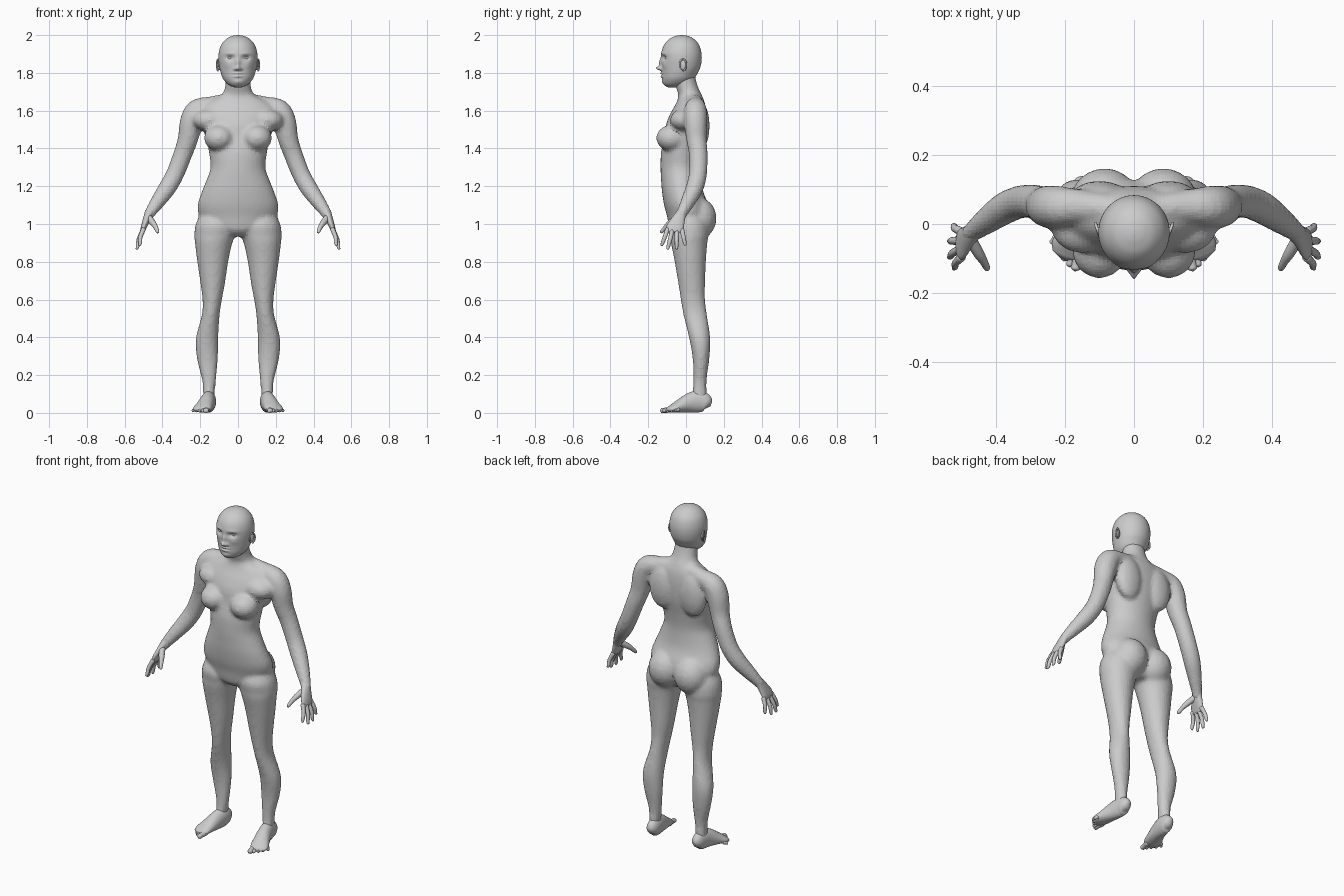
import bpy, bmesh, math
from mathutils import Vector, Matrix


def resample(rows, n):
    """Catmull-Rom interpolation of every column between the given rows."""
    out = []
    for i in range(len(rows) - 1):
        a, b, c, d = (rows[min(max(i + k, 0), len(rows) - 1)] for k in (-1, 0, 1, 2))
        for s in range(n):
            t = s / n
            out.append([0.5 * (2 * q + (r - p) * t + (2 * p - 5 * q + 4 * r - u) * t * t
                               + (3 * q - p - 3 * r + u) * t ** 3)
                        for p, q, r, u in zip(a, b, c, d)])
    return out + [list(rows[-1])]


def skin(bm, rings, start, end):
    grid = [[bm.verts.new(p) for p in ring] for ring in rings]
    n = len(grid[0])
    for a, b in zip(grid, grid[1:]):
        for i in range(n):
            j = (i + 1) % n
            bm.faces.new((a[i], a[j], b[j], b[i]))
    for ring, apex in ((grid[0], start), (grid[-1], end)):
        v = bm.verts.new(apex)
        for i in range(n):
            bm.faces.new((ring[i], ring[(i + 1) % n], v))


def slab(bm, rows, sides=32, n=4):
    """Stack of level ellipses: rows of z, x0, x1, y0, y1."""
    rings, mids = [], []
    for z, x0, x1, y0, y1 in resample(rows, n):
        cx, cy = (x0 + x1) / 2, (y0 + y1) / 2
        mids.append((cx, cy, z))
        rings.append([(cx + (x1 - x0) / 2 * math.cos(2 * math.pi * k / sides),
                       cy + (y1 - y0) / 2 * math.sin(2 * math.pi * k / sides), z)
                      for k in range(sides)])
    skin(bm, rings, mids[0], mids[-1])


def tube(bm, rows, sides=16, n=4):
    """Tube along a path: rows of x, y, z, radius and optional second radius."""
    rows = [r if len(r) == 5 else (*r, r[3]) for r in rows]
    pts = resample(rows, n)
    pos = [Vector(p[:3]) for p in pts]
    way = (pos[-1] - pos[0]).normalized()
    ref = Vector((0, 1, 0)) if abs(way.y) < 0.8 else Vector((0, 0, 1))
    rings, dirs = [], []
    for i, p in enumerate(pts):
        d = (pos[min(i + 1, len(pos) - 1)] - pos[max(i - 1, 0)]).normalized()
        u = d.cross(ref).normalized()
        v = u.cross(d)
        dirs.append(d)
        rings.append([pos[i] + u * p[3] * math.cos(2 * math.pi * k / sides)
                      + v * p[4] * math.sin(2 * math.pi * k / sides) for k in range(sides)])
    skin(bm, rings, pos[0] - dirs[0] * pts[0][3] * 0.5, pos[-1] + dirs[-1] * pts[-1][3] * 0.5)


def ball(bm, centre, radii, turn=0.0, seg=24):
    m = (Matrix.Translation(centre) @ Matrix.Rotation(turn, 4, 'Z')
         @ Matrix.Diagonal((*radii, 1)))
    bmesh.ops.create_uvsphere(bm, u_segments=seg, v_segments=seg // 2, radius=1, matrix=m)


def mirror_all(bm):
    dup = bmesh.ops.duplicate(bm, geom=bm.verts[:] + bm.edges[:] + bm.faces[:])
    for g in dup["geom"]:
        if isinstance(g, bmesh.types.BMVert):
            g.co.x = -g.co.x


def finish(name, bm, smooth=False):
    bmesh.ops.recalc_face_normals(bm, faces=bm.faces[:])
    me = bpy.data.meshes.new(name)
    bm.to_mesh(me)
    bm.free()
    for p in me.polygons:
        p.use_smooth = smooth
    ob = bpy.data.objects.new(name, me)
    bpy.context.collection.objects.link(ob)
    return ob


# Body: limbs and paired masses, mirrored, then fused with the torso
bm = bmesh.new()
slab(bm, [(1.07, .05, .19, -.05, .08), (1.0, .014, .224, -.088, .115),
          (.94, .016, .231, -.084, .12), (.90, .03, .228, -.08, .113),
          (.81, .05, .217, -.062, .106), (.68, .07, .198, -.04, .101),
          (.6, .085, .188, -.028, .101), (.52, .097, .191, -.014, .111),
          (.39, .105, .224, .018, .129), (.28, .107, .216, .036, .123),
          (.17, .117, .19, .038, .109), (.09, .125, .185, .033, .11),
          (.05, .13, .182, .035, .105)])
tube(bm, [(.04, .04, 1.655, .04), (.14, .05, 1.628, .048), (.215, .05, 1.602, .06),
          (.246, .05, 1.54, .062), (.265, .055, 1.45, .054), (.292, .065, 1.37, .05),
          (.333, .063, 1.265, .048), (.375, .045, 1.19, .047), (.42, .014, 1.125, .04),
          (.465, -.02, 1.06, .03), (.48, -.035, 1.03, .026)], sides=24)
ball(bm, (.1, -.075, 1.455), (.08, .083, .07))
ball(bm, (.085, .065, 1.03), (.1, .097, .11))
ball(bm, (.1, .075, 1.52), (.085, .05, .13))
ball(bm, (.15, -.01, 1.55), (.09, .075, .06))
mirror_all(bm)
torso = [(.935, .05, -.05, .08), (.97, .16, -.085, .1), (1.04, .205, -.1, .125),
         (1.1, .214, -.116, .118), (1.17, .192, -.127, .092), (1.235, .166, -.132, .082),
         (1.3, .145, -.135, .08), (1.38, .154, -.132, .09), (1.46, .168, -.115, .105),
         (1.53, .188, -.105, .11), (1.59, .2, -.08, .108), (1.64, .17, -.052, .1),
         (1.68, .092, -.04, .085), (1.72, .07, -.052, .066), (1.78, .066, -.07, .049),
         (1.82, .06, -.06, .05)]
slab(bm, [(z, -w, w, a, b) for z, w, a, b in torso], sides=48)
body = finish("body", bm)
rm = body.modifiers.new("fuse", 'REMESH')
rm.mode = 'VOXEL'
rm.voxel_size = 0.012
sm = body.modifiers.new("soften", 'SMOOTH')
sm.factor = 0.5
sm.iterations = 5

# Head: stacked ellipses with the facial relief pushed into the front
bm = bmesh.new()
head = [(1.722, .012, -.09, -.05), (1.73, .036, -.108, -.02), (1.745, .06, -.12, .02),
        (1.77, .08, -.126, .045), (1.8, .091, -.127, .062), (1.83, .098, -.128, .076),
        (1.87, .103, -.131, .083), (1.91, .101, -.13, .081), (1.95, .088, -.115, .068),
        (1.98, .062, -.088, .042), (1.995, .032, -.055, .012), (2.0, .006, -.03, -.015)]
slab(bm, [(z, -w, w, a, b) for z, w, a, b in head], sides=96, n=7)
# x, z, push, spread x, spread z
relief = [(0, 1.824, -.027, .013, .011), (0, 1.85, -.013, .010, .026),
          (.016, 1.82, -.009, .008, .008), (.042, 1.88, .016, .02, .013),
          (.045, 1.902, -.004, .025, .008), (0, 1.798, -.009, .022, .005),
          (0, 1.782, -.009, .02, .006), (0, 1.79, .004, .028, .003),
          (0, 1.752, -.005, .022, .012), (.055, 1.84, -.004, .02, .02)]
relief += [(-x, *r) for x, *r in relief if x]
for v in bm.verts:
    if v.co.y < -.04:
        x, z = v.co.x, v.co.z
        v.co.y += sum(a * math.exp(-((x - px) / sx) ** 2 - ((z - pz) / sz) ** 2)
                      for px, pz, a, sx, sz in relief)
finish("head", bm, True)

# Eyes
bm = bmesh.new()
ball(bm, (.042, -.0925, 1.88), (.018, .018, .014))
mirror_all(bm)
finish("eyes", bm, True)

# Ears: flat shell with a raised rim
bm = bmesh.new()
ball(bm, (.1, -.016, 1.842), (.009, .017, .028), -.35)
rim = []
for k in range(9):
    a = math.radians(200 - 36 * k)
    c = math.cos(a)
    rim.append((.106 + .006 * c, -.016 + .018 * c, 1.842 + .03 * math.sin(a), .0045))
tube(bm, rim, sides=10, n=2)
mirror_all(bm)
finish("ears", bm, True)

# Hands: flattened palm, four spread fingers and a thumb
bm = bmesh.new()
tube(bm, [(.46, -.016, 1.068, .026, .028), (.475, -.03, 1.045, .022, .03),
          (.487, -.044, 1.015, .019, .038), (.5, -.058, .98, .015, .046),
          (.507, -.06, .958, .011, .042)], sides=24)
for base, tip in (((.499, -.096, .975), (.522, -.129, .886)),
                  ((.505, -.073, .965), (.536, -.097, .867)),
                  ((.505, -.048, .962), (.536, -.05, .868)),
                  ((.5, -.022, .972), (.525, -.004, .888))):
    p, q = Vector(base), Vector(tip)
    mid = p.lerp(q, .5) + Vector((.006, 0, 0))
    tube(bm, [(*p, .0125), (*mid, .011), (*p.lerp(q, .85), .0095), (*q, .006)], sides=12)
tube(bm, [(.474, -.045, 1.035, .018), (.45, -.085, 1.005, .016), (.436, -.108, .983, .012),
          (.427, -.126, .962, .01), (.425, -.132, .954, .006)], sides=12)
mirror_all(bm)
finish("hands", bm, True)

# Feet: wedge from heel to ball, then five toes
bm = bmesh.new()
tube(bm, [(.15, .122, .04, .018, .022), (.151, .108, .05, .032, .046),
          (.153, .07, .06, .037, .058), (.162, .02, .053, .04, .052),
          (.176, -.03, .037, .046, .036), (.19, -.068, .024, .05, .023),
          (.198, -.09, .018, .04, .013)], sides=24)
for i in range(5):
    t = i / 4
    p = Vector((.162 + .064 * t, -.075 + .037 * t, .018))
    q = Vector((.17 + .07 * t, -.134 + .078 * t ** 1.4, .011))
    r = .016 if i == 0 else .0115 - .002 * t
    tube(bm, [(*p, r * 1.05), (*p.lerp(q, .6), r * .85), (*p.lerp(q, .9), r * .9), (*q, r * .5)],
         sides=12)
mirror_all(bm)
for v in bm.verts:
    v.co.z = max(v.co.z, 0.0)
finish("feet", bm, True)
